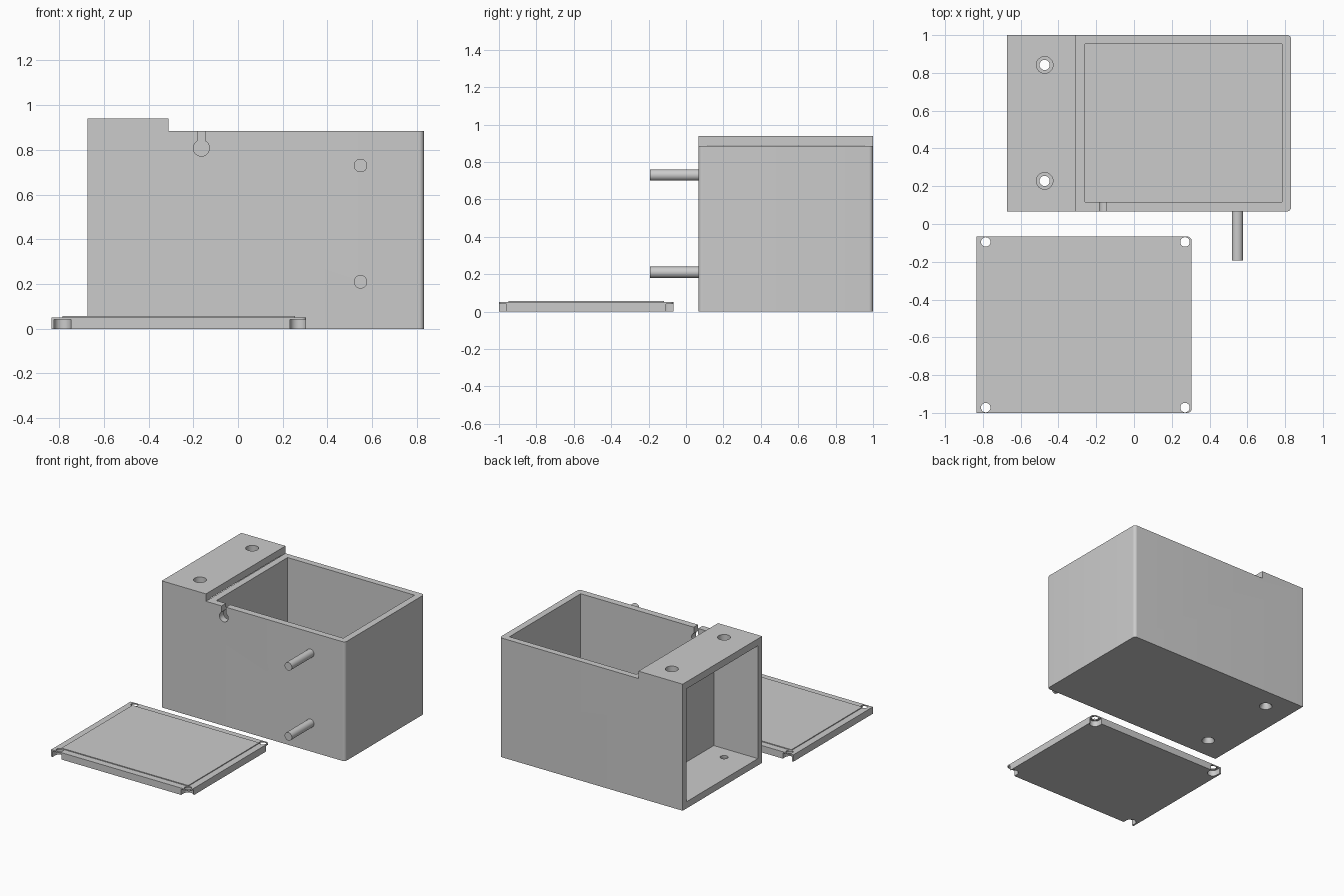
import bpy, bmesh, math
from mathutils import Matrix, Vector

if "Cube" in bpy.data.objects:
    bpy.data.objects.remove(bpy.data.objects["Cube"])

grey = bpy.data.materials.new("plain grey")
grey.use_nodes = True
GREY = (0.6, 0.6, 0.6, 1)
grey.diffuse_color = GREY
grey.node_tree.nodes["Principled BSDF"].inputs["Base Color"].default_value = GREY


def finish(name, bm):
    bmesh.ops.recalc_face_normals(bm, faces=bm.faces)
    mesh = bpy.data.meshes.new(name)
    bm.to_mesh(mesh)
    bm.free()
    mesh.materials.append(grey)
    obj = bpy.data.objects.new(name, mesh)
    bpy.context.collection.objects.link(obj)
    return obj


def box(name, x, y, z):
    bm = bmesh.new()
    bmesh.ops.create_cube(bm, size=1)
    size = Vector((x[1] - x[0], y[1] - y[0], z[1] - z[0]))
    mid = Vector((sum(x), sum(y), sum(z))) / 2
    bmesh.ops.transform(bm, verts=bm.verts,
                        matrix=Matrix.Translation(mid) @ Matrix.Diagonal(size).to_4x4())
    return finish(name, bm)


def rod(name, start, end, r1, r2=None):
    """Cylinder or cone between two points."""
    start, end = Vector(start), Vector(end)
    axis = end - start
    bm = bmesh.new()
    bmesh.ops.create_cone(bm, cap_ends=True, segments=48, radius1=r1,
                          radius2=r1 if r2 is None else r2, depth=axis.length)
    turn = Vector((0, 0, 1)).rotation_difference(axis).to_matrix().to_4x4()
    bmesh.ops.transform(bm, verts=bm.verts,
                        matrix=Matrix.Translation((start + end) / 2) @ turn)
    return finish(name, bm)


def round_right_corners(obj, radius):
    """Round the two upright edges at the largest x."""
    bm = bmesh.new()
    bm.from_mesh(obj.data)
    x_max = max(v.co.x for v in bm.verts)
    edges = [e for e in bm.edges
             if all(abs(v.co.x - x_max) < 1e-4 for v in e.verts)
             and abs(e.verts[0].co.z - e.verts[1].co.z) > 0.01]
    bmesh.ops.bevel(bm, geom=edges, offset=radius, segments=8, profile=0.5,
                    affect='EDGES')
    bm.to_mesh(obj.data)
    bm.free()


def cut(obj, cutter, operation='DIFFERENCE'):
    mod = obj.modifiers.new("cut", 'BOOLEAN')
    mod.object, mod.operation, mod.solver = cutter, operation, 'EXACT'
    bpy.context.view_layer.update()
    result = obj.evaluated_get(bpy.context.evaluated_depsgraph_get())
    mesh = bpy.data.meshes.new_from_object(result)
    obj.modifiers.clear()
    obj.data = mesh
    bpy.data.objects.remove(cutter)


# Housing: stepped side profile pulled from front to back
FRONT, BACK = 0.067, 1.0
profile = [(-0.673, 0), (0.832, 0), (0.832, 0.885), (-0.31, 0.885),
           (-0.31, 0.94), (-0.673, 0.94)]
bm = bmesh.new()
face = bm.faces.new([bm.verts.new((x, FRONT, z)) for x, z in profile])
pull = bmesh.ops.extrude_face_region(bm, geom=[face])
bmesh.ops.translate(bm, vec=(0, BACK - FRONT, 0),
                    verts=[v for v in pull["geom"] if isinstance(v, bmesh.types.BMVert)])
housing = finish("housing", bm)
round_right_corners(housing, 0.022)

# Main cavity open at the top, side compartment open at the end
INNER_Y = (0.117, 0.953)
cut(housing, box("cavity", (-0.26, 0.783), INNER_Y, (0.05, 1.1)))
cut(housing, box("compartment", (-0.8, -0.31), INNER_Y, (0.05, 0.888)))

# Screw holes: wide access above, countersunk through the floor
for y in (0.228, 0.842):
    cut(housing, rod("access", (-0.473, y, 0.8), (-0.473, y, 1.1), 0.044))
    cut(housing, rod("shank", (-0.473, y, -0.1), (-0.473, y, 0.2), 0.027))
    cut(housing, rod("sink", (-0.473, y, -0.002), (-0.473, y, 0.03), 0.045, 0.027))

# Keyhole cable slot in the front wall
cut(housing, rod("cable_hole", (-0.164, 0, 0.808), (-0.164, 0.2, 0.808), 0.036))
cut(housing, box("cable_slot", (-0.182, -0.146), (0, 0.2), (0.81, 1)))

# Two pegs on the front
pegs = [rod(side + "_peg", (0.548, -0.193, z), (0.548, FRONT + 0.01, z), 0.03)
        for side, z in (("lower", 0.21), ("upper", 0.73))]

# Lid: plate with a shallow locating pad
lid = box("lid", (-0.835, 0.305), (-1, -0.067), (0, 0.051))
round_right_corners(lid, 0.022)
cut(lid, box("pad", (-0.785, 0.256), (-0.95, -0.117), (0.03, 0.057)), 'UNION')

# Corner screw holes, with recesses below that open outwards
for x in (-0.785, 0.27):
    for y, out in ((-0.972, -1), (-0.095, 1)):
        cut(lid, rod("recess", (x, y, -0.1), (x, y, 0.042), 0.037))
        cut(lid, box("recess_mouth", (x - 0.037, x + 0.037),
                     sorted((y, y + out * 0.1)), (-0.1, 0.042)))
        cut(lid, rod("screw_hole", (x, y, -0.1), (x, y, 0.2), 0.025))

# Smooth the round walls, keep edges sharp
for obj in [housing, lid] + pegs:
    bpy.ops.object.select_all(action='DESELECT')
    obj.select_set(True)
    bpy.context.view_layer.objects.active = obj
    bpy.ops.object.shade_smooth_by_angle(angle=math.radians(30))
